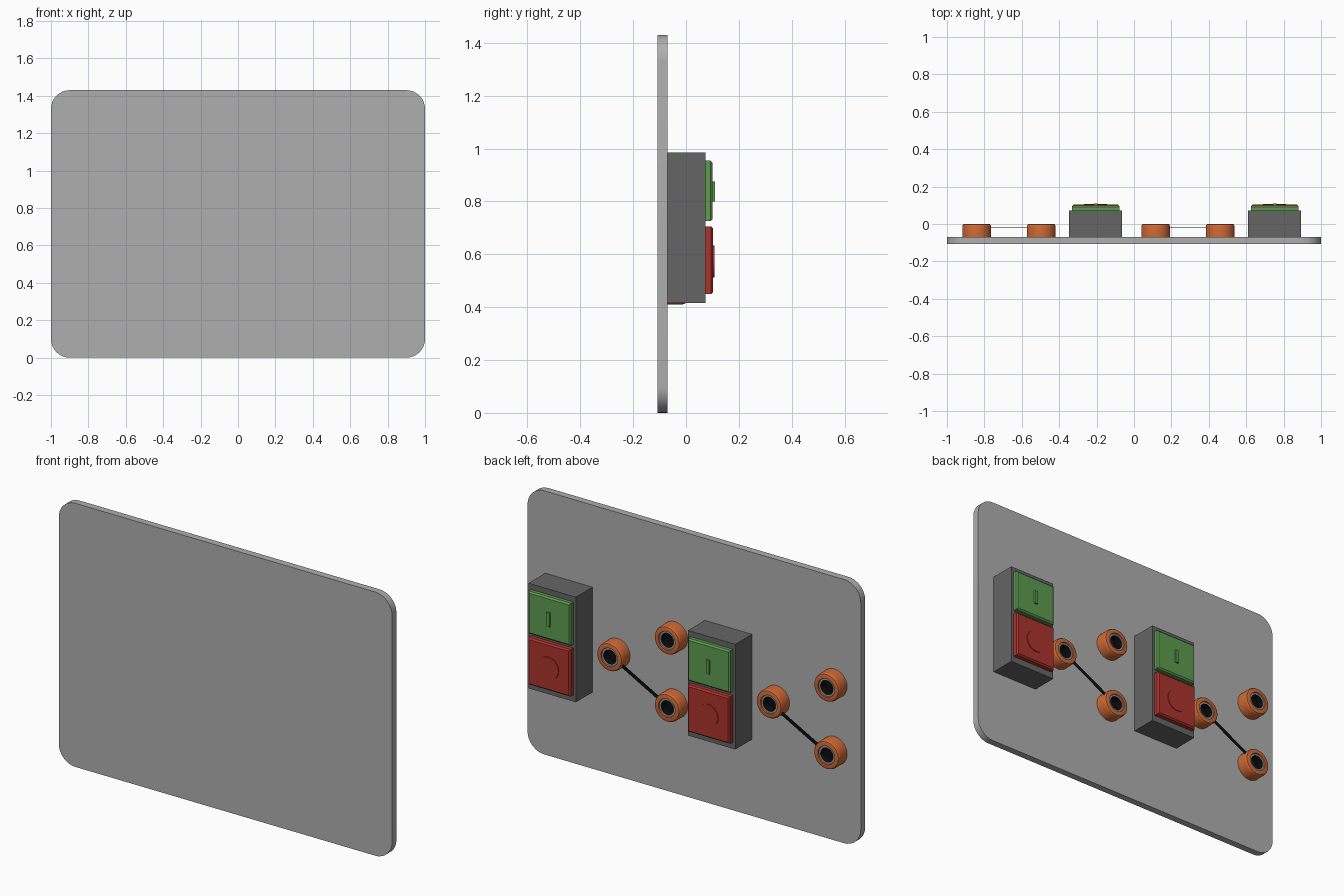
import bpy, bmesh, math
from mathutils import Matrix, Vector

if "Cube" in bpy.data.objects:
    bpy.data.objects.remove(bpy.data.objects["Cube"])


def material(name, rgb):
    m = bpy.data.materials.new(name)
    m.diffuse_color = (*rgb, 1)
    m.use_nodes = True
    m.node_tree.nodes["Principled BSDF"].inputs["Base Color"].default_value = m.diffuse_color
    return m


GREY = material("plate grey", (0.43, 0.43, 0.43))
DARK = material("housing dark grey", (0.13, 0.13, 0.13))
GREEN = material("button green", (0.11, 0.33, 0.08))
RED = material("button red", (0.41, 0.033, 0.026))
ORANGE = material("socket orange", (0.62, 0.14, 0.035))
STEEL = material("blue steel", (0.27, 0.33, 0.42))
BLACK = material("black", (0.004, 0.004, 0.004))


def finish(name, bm, mats, smooth=False):
    bmesh.ops.recalc_face_normals(bm, faces=bm.faces)
    me = bpy.data.meshes.new(name)
    bm.to_mesh(me)
    bm.free()
    for m in mats:
        me.materials.append(m)
    ob = bpy.data.objects.new(name, me)
    bpy.context.collection.objects.link(ob)
    if smooth:
        bpy.context.view_layer.objects.active = ob
        ob.select_set(True)
        bpy.ops.object.shade_smooth_by_angle(angle=math.radians(35))
        ob.select_set(False)
    return ob


def box(name, x, y, z, mat, front_inset=0.0):
    """Box from ranges; front_inset chamfers the +y rim."""
    bm = bmesh.new()
    bmesh.ops.create_cube(bm, size=1)
    for v in bm.verts:
        v.co = Vector(r[0] + (c + 0.5) * (r[1] - r[0]) for c, r in zip(v.co, (x, y, z)))
    if front_inset:
        rim = [e for e in bm.edges if all(abs(v.co.y - y[1]) < 1e-5 for v in e.verts)]
        bmesh.ops.bevel(bm, geom=rim, offset=front_inset, segments=1, affect='EDGES')
    return finish(name, bm, [mat])


def lathe(name, profile, mats, bands, x, z, steps=32):
    """Turn (radius, y) points round the y axis; bands give a material per strip."""
    bm = bmesh.new()
    rings = []
    for r, y in profile:
        if r == 0:
            rings.append([bm.verts.new((x, y, z))] * steps)
        else:
            rings.append([bm.verts.new((x + r * math.cos(i * math.tau / steps), y,
                                        z + r * math.sin(i * math.tau / steps)))
                          for i in range(steps)])
    for a, b, band in zip(rings, rings[1:], bands):
        for i in range(steps):
            j = (i + 1) % steps
            f = bm.faces.new(dict.fromkeys((a[i], a[j], b[j], b[i])))
            f.material_index = band
    return finish(name, bm, mats, True)


# Mounting plate with rounded corners
bm = bmesh.new()
R, H = 0.1, 1.43
outline = []
for cx, cz, start in ((1 - R, H - R, 0), (R - 1, H - R, 90), (R - 1, R, 180), (1 - R, R, 270)):
    for k in range(9):
        a = math.radians(start + k * 90 / 8)
        outline.append(bm.verts.new((cx + R * math.cos(a), -0.108, cz + R * math.sin(a))))
face = bm.faces.new(outline)
out = bmesh.ops.extrude_face_region(bm, geom=[face])
for v in out["geom"]:
    if isinstance(v, bmesh.types.BMVert):
        v.co.y = -0.07
finish("mounting_plate", bm, [GREY], True)

# Socket profile: orange collar, steel ring, black hole
SOCKET = [(0.077, -0.07), (0.077, -0.016), (0.0755, -0.008), (0.072, -0.002), (0.067, 0),
          (0.050, 0), (0.048, -0.006), (0.038, -0.006), (0.038, -0.045), (0, -0.045)]
BANDS = [0, 0, 0, 0, 0, 0, 1, 2, 2]

# Two identical groups: switch plus three sockets
for n, x in enumerate((-0.205, 0.752), 1):
    # Switch housing and its two buttons
    box(f"switch_housing_{n}", (x - 0.142, x + 0.142), (-0.07, 0.073), (0.415, 0.985), DARK)
    side = (x - 0.127, x + 0.127)
    box(f"start_button_{n}", side, (0.073, 0.1), (0.725, 0.955), GREEN, 0.008)
    box(f"start_mark_{n}", (x - 0.01, x + 0.01), (0.1, 0.109), (0.80, 0.875), GREEN)
    box(f"stop_button_{n}", side, (0.073, 0.103), (0.45, 0.705), RED, 0.008)
    lathe(f"stop_mark_{n}", [(0.061, 0.102), (0.061, 0.107), (0, 0.107)], [RED], [0, 0], x, 0.573)

    # Sockets
    spots = [(x - 0.291, 0.67), (x - 0.636, 0.853), (x - 0.636, 0.487)]
    for k, (sx, sz) in enumerate(spots, 1):
        lathe(f"socket_{n}_{k}", SOCKET, [ORANGE, STEEL, BLACK], BANDS, sx, sz)

    # Thin link strip between two sockets
    a = Vector((spots[0][0], -0.018, spots[0][1]))
    b = Vector((spots[2][0], -0.018, spots[2][1]))
    d = b - a
    half = d.length / 2 - 0.065
    link = box(f"link_strip_{n}", (-half, half), (-0.001, 0.001), (-0.01, 0.01), BLACK)
    link.matrix_world = (Matrix.Translation((a + b) / 2)
                         @ Matrix.Rotation(-math.atan2(d.z, d.x), 4, 'Y'))
